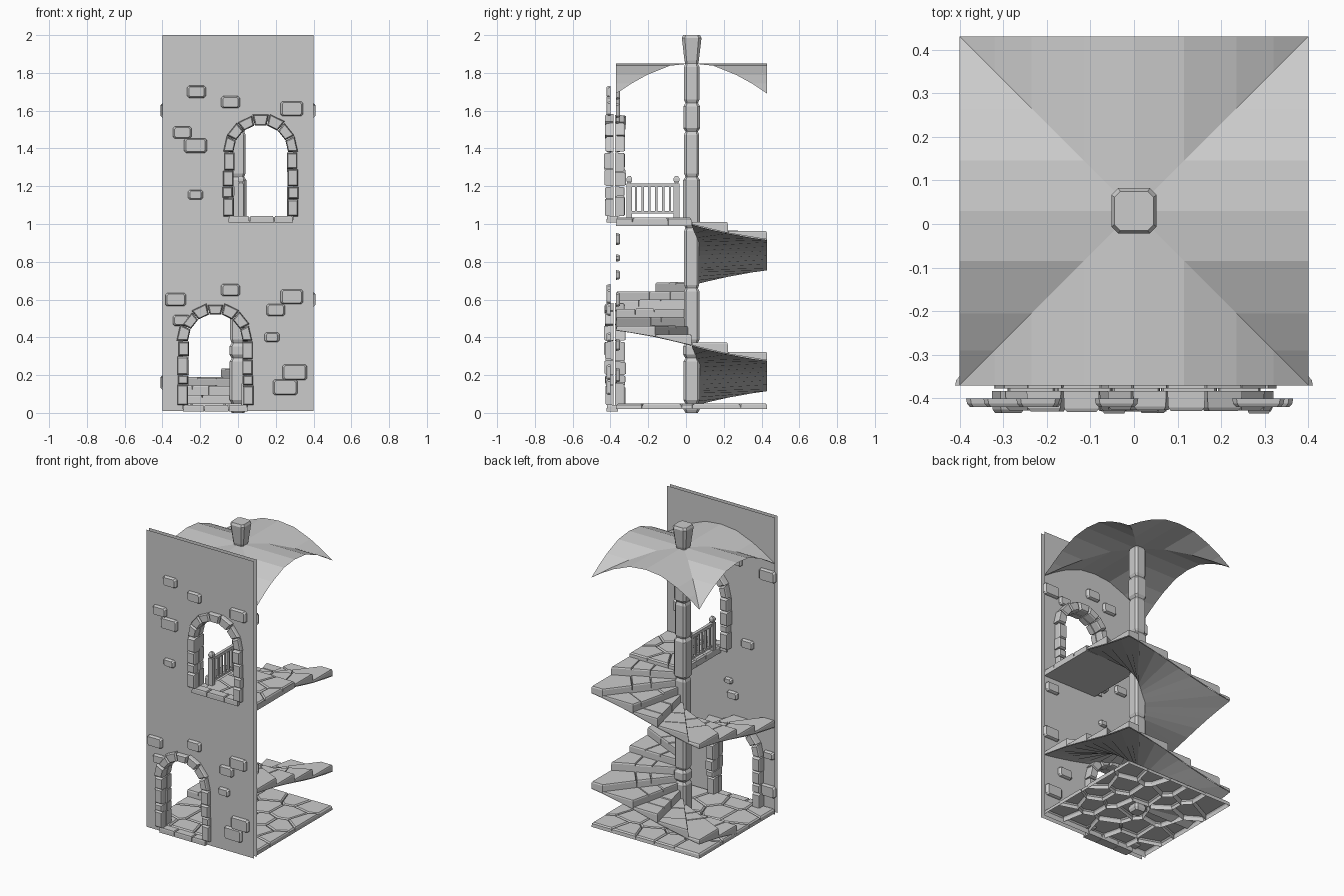
import bpy, bmesh, math, random
from mathutils import Vector

if "Cube" in bpy.data.objects:
    bpy.data.objects.remove(bpy.data.objects["Cube"])

random.seed(4)
CY = 0.03                     # the stair axis sits slightly behind the origin
stone_grey = bpy.data.materials.new("stone grey")
stone_grey.diffuse_color = (0.6, 0.6, 0.6, 1)
stone_grey.use_nodes = True
stone_grey.node_tree.nodes["Principled BSDF"].inputs["Base Color"].default_value = stone_grey.diffuse_color


def finish(bm, name, fix=True):
    bmesh.ops.remove_doubles(bm, verts=bm.verts, dist=1e-5)
    if fix:
        bmesh.ops.recalc_face_normals(bm, faces=bm.faces)
    me = bpy.data.meshes.new(name)
    bm.to_mesh(me)
    bm.free()
    me.materials.append(stone_grey)
    ob = bpy.data.objects.new(name, me)
    bpy.context.collection.objects.link(ob)
    return ob


def clip(poly, n, d):
    """Keep the part of a convex 2D polygon where p.n >= d."""
    out = []
    for p, q in zip(poly, poly[1:] + poly[:1]):
        a, b = p.dot(n) - d, q.dot(n) - d
        if a >= 0:
            out.append(p)
        if a * b < 0:
            out.append(p.lerp(q, a / (a - b)))
    return out


def rect(x0, x1, y0, y1):
    return [Vector(p) for p in ((x0, y0), (x1, y0), (x1, y1), (x0, y1))]


def loft(bm, rings, bottom=True):
    """Join rings of points into a solid."""
    rings = [[bm.verts.new(p) for p in r] for r in rings]
    n = len(rings[0])
    for r, s in zip(rings, rings[1:]):
        for i in range(n):
            bm.faces.new((r[i], r[(i + 1) % n], s[(i + 1) % n], s[i]))
    bm.faces.new(rings[-1])
    if bottom:
        bm.faces.new(rings[0][::-1])


def stone(bm, poly, base, top, axis='z', inset=0.01, bottom=False):
    """Chamfered stone on a 2D outline; base may be a function of the point."""
    if len(poly) < 3:
        return
    c = sum(poly, Vector((0, 0))) / len(poly)
    size = sum((p - c).length for p in poly) / len(poly)
    if size < 0.008:
        return
    k = min(0.3, inset / size)
    low = base if callable(base) else (lambda p: base)
    put = (lambda p, h: (p.x, p.y, h)) if axis == 'z' else (lambda p, h: (p.x, h, p.y))
    s = 0.008 if top > low(c) else -0.008
    lo = [put(p, low(p)) for p in poly]
    mid = [put(p.lerp(c, k * 0.25), top - s) for p in poly]
    hi = [put(p.lerp(c, k), top) for p in poly]
    loft(bm, [lo, mid, hi], bottom)


def flagstones(name, x0, x1, y0, y1, nx, ny, z0, z1):
    """Irregular paving: jittered Voronoi cells."""
    bm = bmesh.new()
    dx, dy = (x1 - x0) / nx, (y1 - y0) / ny
    seeds = [Vector((x0 + (i + .5 + .25 * (j % 2) + random.uniform(-.3, .3)) * dx,
                     y0 + (j + .5 + random.uniform(-.3, .3)) * dy))
             for i in range(nx) for j in range(ny)]
    for s in seeds:
        poly = rect(x0, x1, y0, y1)
        for t in seeds:
            if t is not s and poly:
                n = (s - t).normalized()
                poly = clip(poly, n, n.dot((s + t) / 2))
        stone(bm, poly, z0, z1, inset=0.012)
    finish(bm, name)


def box(bm, x, y, z0, z1, wx, wy):
    loft(bm, [[(p.x, p.y, z) for p in rect(x - wx, x + wx, y - wy, y + wy)] for z in (z0, z1)])


# ground floor and upper landing
flagstones("ground_floor", -.4, .4, -.37, .43, 5, 5, .02, .05)
flagstones("upper_landing", 0, .4, -.37, CY, 3, 3, .99, 1.035)
bm = bmesh.new()
bm.faces.new([bm.verts.new((p.x, p.y, .99)) for p in rect(0, .4, -.37, CY)[::-1]])
finish(bm, "landing_underside", False)

# winding stair: clockwise from -x, one and a half turns
STEPS, TURN = 21, 540
line = lambda t: .05 + .64 * t / 360
ray = lambda t: Vector((math.cos(math.radians(180 - t)), math.sin(math.radians(180 - t))))
cen = Vector((0, CY))
bm = bmesh.new()
for i in range(STEPS):
    t0, t1 = i * TURN / STEPS, (i + 1) * TURN / STEPS
    tm = (t0 + t1) / 2

    def under(p):
        t = 180 - math.degrees(math.atan2(p.y - CY, p.x))
        return line(t + 360 * round((tm - t) / 360)) - .012

    a, b, m = ray(t0), ray(t1), ray(tm)
    na, nb = Vector((a.y, -a.x)), Vector((-b.y, b.x))
    wedge = clip(clip(rect(-.4, .4, -.37, .43), na, na.dot(cen)), nb, nb.dot(cen))
    cuts = [.03, random.uniform(.14, .2), random.uniform(.26, .34), .7]
    for r0, r1 in zip(cuts, cuts[1:]):
        part = clip(clip(wedge, m, m.dot(cen) + r0), -m, -m.dot(cen) - r1)
        stone(bm, part, under, line(t1) + random.uniform(-.003, .003), inset=.006)
finish(bm, "stair_steps")

# smooth sloping underside of the stair
bm = bmesh.new()
angles = sorted([i * TURN / 42 for i in range(43)] + [45 + 90 * k for k in range(6)])
prev = None
for t in angles:
    d = ray(t)
    far = .4 / max(abs(d.x), abs(d.y))
    cur = [bm.verts.new((cen.x + d.x * r, cen.y + d.y * r, line(t) - .015)) for r in (.035, far)]
    if prev:
        bm.faces.new((prev[0], prev[1], cur[1], cur[0]))
    prev = cur
bmesh.ops.recalc_face_normals(bm, faces=bm.faces)
bm.faces.ensure_lookup_table()
bm.normal_update()
if bm.faces[0].normal.z > 0:
    bmesh.ops.reverse_faces(bm, faces=bm.faces)
finish(bm, "stair_underside", False)

# central pillar of stacked chamfered blocks
bm = bmesh.new()


def octagon(w, z):
    c = w * .7
    pts = ((w, -c), (w, c), (c, w), (-c, w), (-w, c), (-w, -c), (-c, -w), (c, -w))
    return [(x, CY + y, z) for x, y in pts]


joints = [0, .05, .29, .37, .66, .98, 1.25, 1.49, 1.64, 1.85]
for z0, z1 in zip(joints, joints[1:]):
    w = random.uniform(.04, .045)
    loft(bm, [octagon(.033, z0), octagon(w, z0 + .018), octagon(w, z1 - .018), octagon(.033, z1)])
loft(bm, [octagon(.034, 1.85), octagon(.038, 1.865), octagon(.052, 1.985), octagon(.045, 2)])
finish(bm, "central_pillar")

# groin-vault roof sheet
prof = [(0, 1.85), (.115, 1.838), (.235, 1.79), (.32, 1.743), (.4, 1.69)]
prof = [(-x, z) for x, z in prof[:0:-1]] + prof
bm = bmesh.new()
for k in range(4):
    c, s = round(math.cos(k * math.pi / 2)), round(math.sin(k * math.pi / 2))
    for (a, za), (b, zb) in zip(prof, prof[1:]):
        pts = [(a, abs(a), za), (b, abs(b), zb), (b, .4, zb), (a, .4, za)]
        if abs(a) == .4:
            pts.pop()
        if abs(b) == .4:
            pts.pop(2)
        bm.faces.new([bm.verts.new((c * x - s * y, s * x + c * y + CY, z)) for x, y, z in pts])
finish(bm, "vault_roof", False)

# front wall: outer and inner sheets with two arched openings
DOORS = [("lower", -.12, .02), ("upper", .12, 1.02)]     # name, centre x, base z
SPRING = .36
for name, y, sign in (("outer_wall", -.40, -1), ("inner_wall", -.37, 1)):
    bm = bmesh.new()
    loops = [[(p.x, p.y) for p in rect(-.4, .4, .01, 2)]]
    for _, x, z in DOORS:
        loops.append([(x - .17, z), (x + .17, z)] +
                     [(x + .17 * math.cos(a * math.pi / 12), z + SPRING + .17 * math.sin(a * math.pi / 12))
                      for a in range(13)])
    for lp in loops:
        vs = [bm.verts.new((x, y, z)) for x, z in lp]
        for p, q in zip(vs, vs[1:] + vs[:1]):
            bm.edges.new((p, q))
    bmesh.ops.triangle_fill(bm, use_beauty=True, edges=bm.edges[:], normal=(0, sign, 0))
    bm.normal_update()
    bmesh.ops.reverse_faces(bm, faces=[f for f in bm.faces if f.normal.y * sign < 0])
    finish(bm, name, False)

# stone surrounds, one on each side of the wall, and thresholds
for name, x, z in DOORS:
    for side, y0, y1 in (("outer", -.383, -.43), ("inner", -.377, -.322)):
        bm = bmesh.new()
        for s in (-1, 1):
            hs = [.02, .12 + random.uniform(-.02, .02), .18, .27 + random.uniform(-.02, .02), SPRING]
            for h0, h1 in zip(hs, hs[1:]):
                j = random.uniform(-.005, .005)
                xs = sorted((x + s * (.143 + j), x + s * (.198 + j)))
                stone(bm, rect(xs[0], xs[1], z + h0, z + h1 - .002), y0, y1 + j, 'y', .009, True)
        for i in range(7):
            a0, a1 = i * math.pi / 7 + .01, (i + 1) * math.pi / 7 - .01
            ro, ri = .2 + random.uniform(-.005, .008), .145
            poly = [Vector((x + r * math.cos(a), z + SPRING + r * math.sin(a)))
                    for r, a in ((ri, a0), (ro, a0), (ro, a1), (ri, a1))]
            stone(bm, poly, y0, y1 + random.uniform(-.004, .004), 'y', .009, True)
        finish(bm, f"{name}_{side}_arch")
    bm = bmesh.new()
    for x0, x1 in ((-.17, -.06), (-.058, .07), (.072, .17)):
        stone(bm, rect(x + x0, x + x1, -.42, -.36), z - .012, z + .022, inset=.006, bottom=True)
    finish(bm, f"{name}_threshold")

# scattered raised bricks on both wall sheets: x, z, width
OUTER = [(-.22, 1.70, .1), (-.04, 1.645, .1), (.285, 1.61, .12), (-.295, 1.485, .1),
         (-.225, 1.415, .12), (-.225, 1.155, .08), (-.33, .6, .11), (-.04, .65, .1),
         (.285, .615, .12), (.2, .545, .1), (-.3, .49, .09), (.18, .4, .08),
         (.3, .215, .13), (.25, .135, .13)]
INNER = [(.35, 1.6, .12), (.24, 1.56, .09), (.02, 1.69, .1), (-.11, 1.64, .1), (-.35, 1.6, .12),
         (-.2, 1.1, .09), (.34, .92, .1), (-.06, .82, .06), (-.09, .73, .08), (.35, .6, .12),
         (.24, .36, .1), (-.36, .4, .08), (-.35, .16, .12), (.33, .2, .12)]
for name, bricks, y0, y1 in (("outer_bricks", OUTER, -.40, -.42), ("inner_bricks", INNER, -.37, -.35)):
    bm = bmesh.new()
    for x, z, w in bricks:
        w, h = w / 2, w * .32
        c = .01
        poly = [Vector((x + u, z + v)) for u, v in
                ((w - c, -h), (w, c - h), (w, h - c), (w - c, h), (c - w, h), (-w, h - c), (-w, c - h), (c - w, -h))]
        stone(bm, poly, y0, y1, 'y', .01)
    finish(bm, name)

# railing along the open edge of the landing
bm = bmesh.new()
RX = .015
for y in (-.30, -.05):
    box(bm, RX, y, 1.03, 1.215, .015, .015)
    loft(bm, [[(RX + u * w, y + v * w, z) for u, v in ((1, 1), (-1, 1), (-1, -1), (1, -1))]
              for w, z in ((.008, 1.215), (.015, 1.228), (.015, 1.242), (.007, 1.255))])
finish(bm, "railing_posts")
bm = bmesh.new()
for z0, z1 in ((1.195, 1.215), (1.055, 1.068)):
    box(bm, RX, -.175, z0, z1, .01, .112)
for i in range(6):
    box(bm, RX, -.265 + i * .036, 1.066, 1.197, .006, .006)
finish(bm, "railing_bars")
